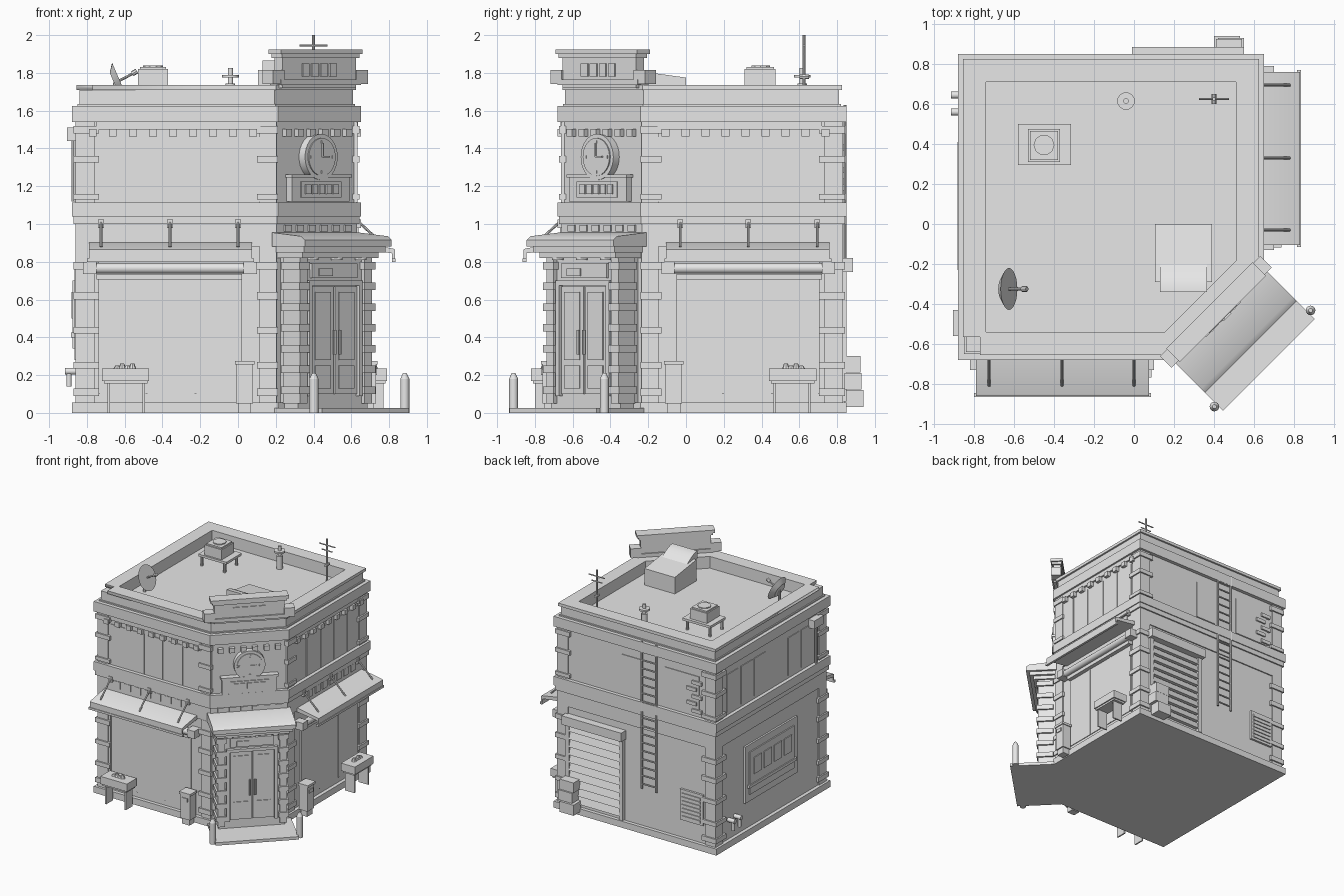
import bpy, bmesh, math
from mathutils import Vector

R2 = math.sqrt(2)
mat = bpy.data.materials.new("light_grey")
mat.diffuse_color = (0.8, 0.8, 0.8, 1)
parts = {}


# Wall frames: u runs along the wall, d points outward, z is up
def front(u, d, z): return Vector((u, -0.68 - d, z))
def right(u, d, z): return Vector((0.65 + d, -u - 0.03, z))
def back(u, d, z): return Vector((u, 0.85 + d, z))
def left(u, d, z): return Vector((-0.88 - d, u, z))
def corner(u, d, z):
    w = 0.63 + d
    return Vector(((w + u) / R2 - 0.015, (u - w) / R2 - 0.015, z))
def world(x, y, z): return Vector((x, y, z))


def prism(name, a, b):
    """Solid between two matching point loops, added to the named part."""
    bm = parts.setdefault(name, bmesh.new())
    va, vb = [bm.verts.new(p) for p in a], [bm.verts.new(p) for p in b]
    n = len(va)
    faces = [bm.faces.new(va), bm.faces.new(vb)]
    for i in range(n):
        j = (i + 1) % n
        faces.append(bm.faces.new((va[i], va[j], vb[j], vb[i])))
    bmesh.ops.recalc_face_normals(bm, faces=faces)


def box(name, f, u0, u1, d0, d1, z0, z1):
    q = [(u0, d0), (u1, d0), (u1, d1), (u0, d1)]
    prism(name, [f(u, d, z0) for u, d in q], [f(u, d, z1) for u, d in q])


def extrude(name, f, u0, u1, profile):
    prism(name, [f(u0, d, z) for d, z in profile], [f(u1, d, z) for d, z in profile])


def tube(name, p0, p1, r0, r1=None, n=12):
    r1 = r0 if r1 is None else r1
    p0, p1 = Vector(p0), Vector(p1)
    q = (p1 - p0).to_track_quat('Z', 'Y')
    ring = [Vector((math.cos(2 * math.pi * i / n), math.sin(2 * math.pi * i / n), 0)) for i in range(n)]
    prism(name, [p0 + q @ (v * r0) for v in ring], [p1 + q @ (v * r1) for v in ring])


def outline(i, z):
    """Square plan with one cut corner, inset by i."""
    x0, x1, y0, y1, w = -0.88 + i, 0.65 - i, -0.68 + i, 0.85 - i, (0.63 - i) * R2
    return [Vector(p) for p in ((x0, y0, z), (y0 + w, y0, z), (x1, x1 - w, z), (x1, y1, z), (x0, y1, z))]


def layer(name, i, z0, z1):
    prism(name, outline(i, z0), outline(i, z1))


def ring(name, i, j, z0, z1):
    bm = parts.setdefault(name, bmesh.new())
    loops = [[bm.verts.new(p) for p in outline(k, z)] for k, z in ((i, z0), (i, z1), (j, z1), (j, z0))]
    for a in range(4):
        A, B = loops[a], loops[(a + 1) % 4]
        for s in range(5):
            t = (s + 1) % 5
            bm.faces.new((A[s], A[t], B[t], B[s]))
    bmesh.ops.recalc_face_normals(bm, faces=bm.faces[:])


# Main body
layer("plinth", 0.0, 0, 0.055)
layer("walls", 0.03, 0.055, 1.635)
layer("lower_frieze", 0.02, 0.88, 1.0)
layer("storey_band", 0.0, 1.04, 1.115)
layer("storey_band", 0.008, 1.0, 1.04)
ring("cornice", 0.0, 0.14, 1.54, 1.625)
ring("parapet", 0.04, 0.14, 1.62, 1.71)
ring("parapet_cap", 0.025, 0.14, 1.71, 1.735)
box("notch_cutter", world, -0.95, -0.77, -0.75, -0.565, 1.69, 1.8)

# Corner columns with stone bands
bands = [(0.09, 0.13), (0.235, 0.27), (0.42, 0.455), (0.60, 0.64), (0.76, 0.80), (1.13, 1.16), (1.325, 1.36), (1.48, 1.52)]
for cx, cy, sx, sy in ((-0.88, -0.68, 1, 1), (-0.88, 0.85, 1, -1), (0.65, 0.85, -1, -1)):
    def cf(u, d, z, cx=cx, cy=cy, sx=sx, sy=sy): return Vector((cx + sx * u, cy + sy * d, z))
    box("corner_columns", cf, 0.02, 0.12, 0.02, 0.12, 0.05, 0.88)
    box("corner_columns", cf, 0.02, 0.12, 0.02, 0.12, 1.11, 1.54)
    for a, b in bands:
        box("column_bands", cf, 0.008, 0.145, 0.008, 0.145, a, b)
for f in (front, right):
    for z0, z1 in ((0.05, 0.88), (1.11, 1.54)):
        box("inner_columns", f, 0.115, 0.205, -0.05, -0.018, z0, z1)
    for a, b in bands:
        box("column_bands", f, 0.10, 0.212, -0.05, -0.008, a, b)

# Two matching shop sides
for f in (front, right):
    # shop window
    box("shop_windows", f, -0.74, 0.02, -0.04, -0.024, 0.10, 0.72)
    for u in (-0.74, -0.49, -0.23, 0.01):
        box("shop_mullions", f, u, u + 0.01, -0.03, -0.02, 0.10, 0.72)
    # awning, roller and tie rods
    extrude("awnings", f, -0.79, 0.075, [(-0.03, 0.905), (0.17, 0.87), (0.18, 0.865), (0.18, 0.805), (0.165, 0.805), (0.165, 0.845), (-0.03, 0.87)])
    box("awning_trim", f, -0.80, 0.085, 0.165, 0.185, 0.80, 0.818)
    tube("awning_rollers", f(-0.80, 0.015, 0.765), f(0.08, 0.015, 0.765), 0.028)
    for u in (-0.82, 0.03):
        box("roller_ends", f, u, u + 0.07, -0.03, 0.05, 0.735, 0.80)
    box("roller_shelf", f, -0.75, 0.02, -0.03, 0.01, 0.705, 0.735)
    for u in (-0.725, -0.36, 0.0):
        tube("tie_rods", f(u, -0.01, 1.01), f(u, 0.13, 0.88), 0.007, n=8)
        box("rod_plates", f, u - 0.015, u + 0.015, -0.03, 0.0, 0.98, 1.025)
    # frieze blocks, upper windows and dentils
    for k in range(7):
        box("frieze_blocks", f, -0.70 + k * 0.095, -0.64 + k * 0.095, -0.03, -0.013, 0.935, 0.995)
    for u in (-0.74, -0.56, -0.385, -0.195, -0.015):
        box("upper_panes", f, u, u + 0.135, -0.04, -0.024, 1.12, 1.46)
    for k in range(9):
        u = -0.79 + k * 0.106
        box("dentils", f, u, u + 0.042, -0.03, 0.0, 1.462, 1.502)
    box("dentil_rail", f, -0.75, 0.12, -0.03, -0.015, 1.50, 1.54)
    # display table with goods
    box("display_tables", f, -0.72, -0.47, 0.01, 0.14, 0.17, 0.235)
    box("display_tables", f, -0.71, -0.48, 0.02, 0.13, 0.155, 0.17)
    for u in (-0.69, -0.505):
        box("table_legs", f, u, u + 0.012, 0.03, 0.12, 0, 0.16)
    for k in range(4):
        u = -0.64 + k * 0.027
        tube("table_goods", f(u, 0.07, 0.235), f(u, 0.07, 0.25 + 0.012 * (k % 2)), 0.02, 0.01, 8)
    # litter bin
    box("litter_bins", f, -0.01, 0.08, 0.0, 0.08, 0.05, 0.26)
    box("litter_bins", f, -0.017, 0.087, -0.005, 0.088, 0.255, 0.275)
    box("litter_bins", f, 0.01, 0.06, 0.08, 0.087, 0.20, 0.23)
    box("litter_bins", f, 0.0, 0.07, 0.01, 0.07, 0, 0.05)

# Corner entrance bay
box("entrance_bay", corner, -0.26, 0.26, -0.05, 0.10, 0, 0.84)
box("entrance_step", corner, -0.325, 0.325, -0.01, 0.345, 0, 0.025)
for s in (-1, 1):
    box("entrance_columns", corner, s * 0.215, s * 0.27, 0.0, 0.125, 0.05, 0.83)
    for k in range(7):
        z = 0.10 + k * 0.11
        box("entrance_bands", corner, s * 0.205, s * 0.285, 0.0, 0.135, z, z + 0.04)
    box("door_frame", corner, s * 0.175, s * 0.20, 0.09, 0.125, 0.09, 0.70)
    box("doors", corner, s * 0.006, s * 0.17, 0.09, 0.112, 0.10, 0.67)
    box("door_panes", corner, s * 0.03, s * 0.145, 0.10, 0.118, 0.28, 0.64)
    box("door_panes", corner, s * 0.03, s * 0.145, 0.10, 0.118, 0.13, 0.25)
    tube("door_handles", corner(s * 0.02, 0.135, 0.31), corner(s * 0.02, 0.135, 0.44), 0.009, n=8)
    tube("bollards", corner(s * 0.34, 0.30, 0), corner(s * 0.34, 0.30, 0.18), 0.024, n=16)
    tube("bollards", corner(s * 0.34, 0.30, 0.18), corner(s * 0.34, 0.30, 0.21), 0.024, 0.01, 16)
box("door_frame", corner, -0.20, 0.20, 0.09, 0.125, 0.675, 0.70)
box("transom_panel", corner, -0.17, 0.17, 0.09, 0.115, 0.715, 0.79)
box("transom_panel", corner, -0.12, -0.02, 0.11, 0.122, 0.725, 0.765)
for t, d, z0, z1 in ((0.285, 0.16, 0.82, 0.85), (0.305, 0.19, 0.85, 0.88), (0.325, 0.217, 0.88, 0.915)):
    box("canopy", corner, -t, t, -0.03, d, z0, z1)
extrude("canopy", corner, -0.325, 0.325, [(-0.03, 0.915), (0.217, 0.915), (0.19, 0.935), (-0.03, 0.955)])
for u in (-0.18, 0, 0.18):
    tube("canopy_lamps", corner(u, 0.13, 0.81), corner(u, 0.13, 0.825), 0.03)

# Corner upper storey: blocks, clock and sign board
for k in range(6):
    u = -0.245 + k * 0.09
    box("corner_frieze_blocks", corner, u, u + 0.05, -0.03, -0.01, 0.96, 0.995)
    box("corner_dentils", corner, u, u + 0.042, -0.03, 0.0, 1.462, 1.502)
tube("clock_case", corner(0, -0.04, 1.355), corner(0, 0.015, 1.355), 0.122, n=32)
tube("clock_face", corner(0, 0.01, 1.355), corner(0, 0.022, 1.355), 0.10, n=32)
for k in range(4):
    a = k * math.pi / 2
    u, z = 0.08 * math.sin(a), 1.355 + 0.08 * math.cos(a)
    box("clock_marks", corner, u - 0.008, u + 0.008, 0.02, 0.027, z - 0.008, z + 0.008)
box("clock_hands", corner, -0.004, 0.004, 0.02, 0.03, 1.355, 1.43)
box("clock_hands", corner, 0, 0.05, 0.02, 0.03, 1.351, 1.359)
box("sign_board", corner, -0.215, 0.215, -0.03, 0.01, 1.12, 1.245)
box("sign_board", corner, -0.225, 0.225, -0.03, 0.02, 1.245, 1.262)
box("sign_panel", corner, -0.15, 0.15, 0.0, 0.017, 1.14, 1.225)
for k in range(5):
    box("sign_blocks", corner, -0.125 + k * 0.052, -0.085 + k * 0.052, 0.01, 0.025, 1.16, 1.21)

# Rooftop crown sign over the corner
box("crown_sign", corner, -0.275, 0.275, -0.06, 0.0, 1.72, 1.895)
box("crown_cap", corner, -0.305, 0.305, -0.075, 0.02, 1.90, 1.925)
box("crown_cap", corner, -0.29, 0.29, -0.068, 0.012, 1.88, 1.90)
box("crown_base", corner, -0.30, 0.30, -0.07, 0.012, 1.735, 1.765)
for s in (-1, 1):
    box("crown_end_boxes", corner, s * 0.27, s * 0.355, -0.07, 0.01, 1.74, 1.815)
for k in range(4):
    u = -0.13 + k * 0.068
    box("crown_panels", corner, u, u + 0.05, -0.01, 0.008, 1.78, 1.85)

# Roof duct with sloped hood
box("roof_duct", world, 0.105, 0.39, -0.29, 0.0, 1.62, 1.755)
extrude("roof_duct_lid", lambda u, d, z: Vector((u, d, z)), 0.105, 0.39, [(0, 1.755), (0, 1.775), (-0.29, 1.815), (-0.29, 1.755)])
hood = [(-0.185 - 0.155 * k / 6, 1.79 + 0.075 * math.sin(k / 6 * math.pi / 2)) for k in range(7)]
extrude("duct_hood", world, 0.13, 0.365, hood + [(-0.34, 1.80)])

# Air conditioner on a stand
box("ac_stand", world, -0.58, -0.315, 0.295, 0.50, 1.715, 1.735)
for x in (-0.56, -0.345):
    for y in (0.315, 0.475):
        tube("ac_stand_legs", (x, y, 1.63), (x, y, 1.72), 0.012, n=8)
box("ac_unit", world, -0.53, -0.37, 0.31, 0.475, 1.735, 1.82)
box("ac_unit", world, -0.52, -0.38, 0.32, 0.465, 1.82, 1.832)
tube("ac_fan", (-0.45, 0.395, 1.83), (-0.45, 0.395, 1.84), 0.052, n=10)

# Vent pipe, aerial and dish
tube("vent_pipe", (-0.04, 0.615, 1.63), (-0.04, 0.615, 1.825), 0.014)
tube("vent_pipe", (-0.04, 0.615, 1.63), (-0.04, 0.615, 1.745), 0.025)
tube("vent_cap", (-0.04, 0.615, 1.775), (-0.04, 0.615, 1.79), 0.044, n=16)
tube("aerial", (0.40, 0.625, 1.63), (0.40, 0.625, 2.0), 0.008, n=8)
tube("aerial", (0.325, 0.625, 1.945), (0.475, 0.625, 1.945), 0.005, n=8)
tube("aerial", (0.35, 0.625, 1.90), (0.45, 0.625, 1.90), 0.005, n=8)
tube("aerial", (0.40, 0.60, 1.78), (0.40, 0.65, 1.78), 0.012, n=8)
tube("dish", (-0.655, -0.325, 1.745), (-0.625, -0.325, 1.758), 0.06, 0.105, 24)
tube("dish_arm", (-0.635, -0.325, 1.755), (-0.55, -0.325, 1.80), 0.007, n=8)
tube("dish_arm", (-0.56, -0.325, 1.795), (-0.535, -0.325, 1.81), 0.014, n=8)
tube("dish_post", (-0.65, -0.325, 1.63), (-0.65, -0.325, 1.75), 0.012, n=8)

# Back: roller shutter, crates, ladder, louvre and repaired panels
box("shutter_housing", back, -0.01, 0.55, -0.03, 0.035, 0.745, 0.82)
for u in (0.0, 0.505):
    box("shutter_rails", back, u, u + 0.035, -0.03, 0.0, 0.06, 0.75)
for k in range(10):
    z = 0.09 + k * 0.066
    extrude("shutter_slats", back, 0.035, 0.505, [(-0.035, z), (0.0, z), (-0.018, z + 0.058), (-0.035, z + 0.058)])
for u0, d, z0, z1 in ((0.40, 0.09, 0.03, 0.12), (0.42, 0.08, 0.125, 0.21), (0.41, 0.075, 0.215, 0.30)):
    box("crates", back, u0, u0 + 0.13, -0.01, d, z0, z1)
for x in (-0.31, -0.175):
    tube("ladder", (x, 0.842, 0.38), (x, 0.842, 1.63), 0.009, n=8)
for k in range(17):
    tube("ladder", (-0.31, 0.842, 0.42 + k * 0.07), (-0.175, 0.842, 0.42 + k * 0.07), 0.006, n=8)
box("louvre_frame", back, -0.745, -0.53, -0.03, -0.012, 0.21, 0.47)
for k in range(7):
    box("louvre_slats", back, -0.725, -0.55, -0.02, -0.004, 0.23 + k * 0.032, 0.25 + k * 0.032)
box("back_panels", back, -0.16, 0.03, -0.04, -0.024, 1.14, 1.46)
box("back_panels", back, -0.70, -0.38, -0.04, -0.024, 1.14, 1.46)
for k in range(5):
    u = -0.73 + 0.05 * (k % 2)
    box("loose_bricks", back, u, u + 0.09, -0.03, -0.012, 1.15 + k * 0.06, 1.18 + k * 0.06)

# Left side: framed window, panes, pipes and meter box
box("side_window_frame", left, -0.26, 0.44, -0.035, -0.015, 0.28, 0.76)
box("side_window_panel", left, -0.21, 0.39, -0.02, -0.005, 0.34, 0.70)
box("side_window_sill", left, -0.23, 0.41, -0.02, 0.003, 0.40, 0.425)
for k in range(4):
    u = -0.165 + k * 0.135
    box("side_window_panes", left, u, u + 0.10, -0.01, 0.002, 0.50, 0.64)
for u in (-0.48, -0.30, 0.15, 0.33, 0.52):
    box("side_upper_panes", left, u, u + 0.15, -0.04, -0.024, 1.14, 1.46)
for y in (0.56, 0.645):
    tube("waste_pipes", left(y, -0.03, 0.22), left(y, 0.035, 0.22), 0.018)
    tube("waste_pipes", left(y, 0.015, 0.22), left(y, 0.015, 0.14), 0.014)
box("meter_box", left, -0.56, -0.43, -0.03, 0.025, 1.44, 1.51)
tube("meter_conduit", left(-0.5, -0.01, 1.12), left(-0.5, -0.01, 1.45), 0.012, n=8)

# Turn every part into an object
objs = {}
for name, bm in parts.items():
    me = bpy.data.meshes.new(name)
    bm.to_mesh(me)
    bm.free()
    me.materials.append(mat)
    ob = objs[name] = bpy.data.objects.new(name, me)
    bpy.context.collection.objects.link(ob)
    ob.select_set(True)
    bpy.context.view_layer.objects.active = ob
bpy.ops.object.shade_smooth_by_angle(angle=math.radians(32))

# Broken corner of the parapet cap
cutter = objs["notch_cutter"]
cutter.hide_render = True
cutter.display_type = 'WIRE'
cutter.hide_set(True)
mod = objs["parapet_cap"].modifiers.new("notch", 'BOOLEAN')
mod.operation, mod.object, mod.solver = 'DIFFERENCE', cutter, 'EXACT'
